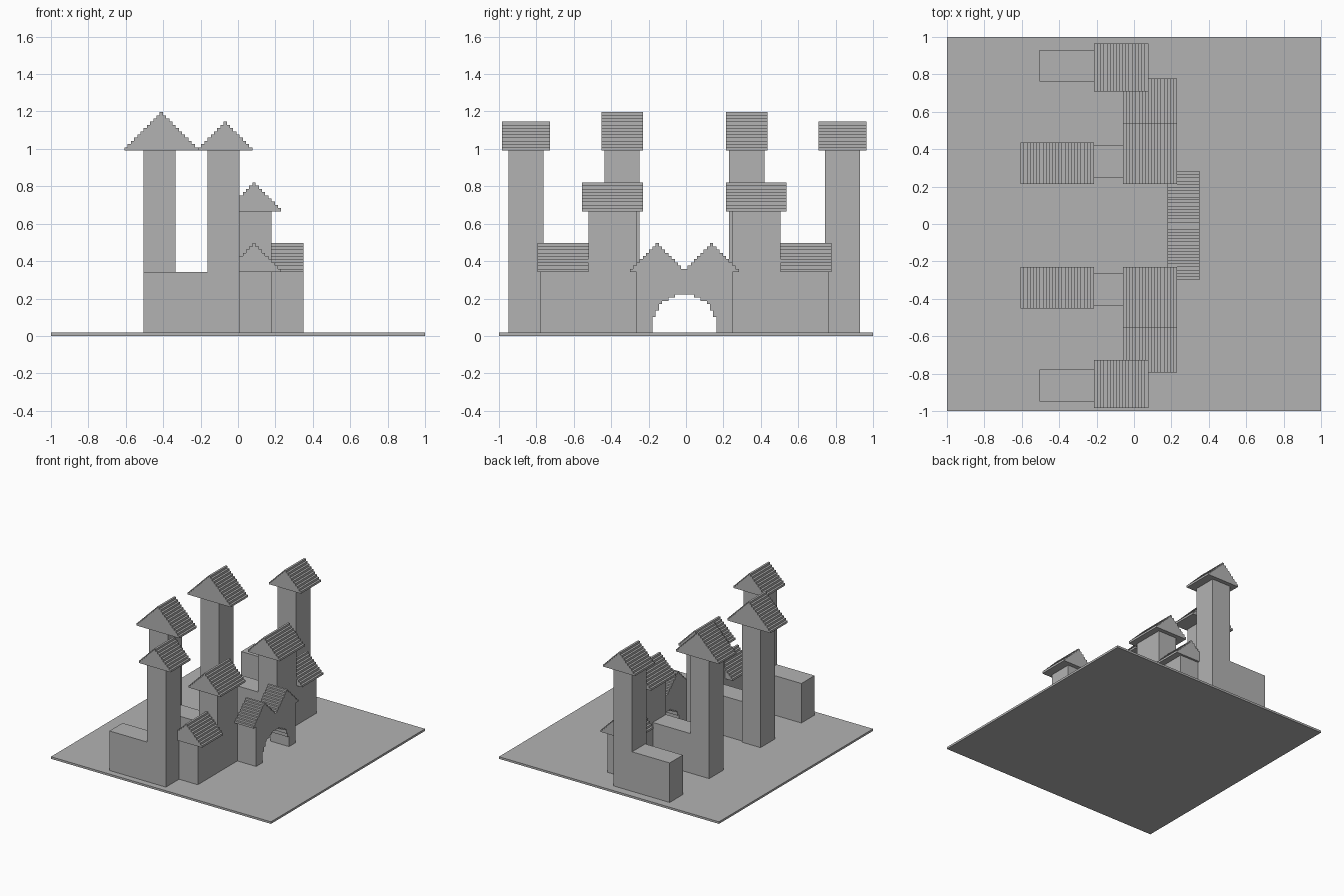
import bpy
import bmesh
import math

U = 2 / 117          # one building block
MID = -0.5           # the castle's mirror line along y, in blocks

old = bpy.data.objects.get("Cube")
if old:
    bpy.data.objects.remove(old, do_unlink=True)

stone = bpy.data.materials.new("grey stone")
stone.use_nodes = True
GREY = (0.45, 0.45, 0.45, 1)
stone.diffuse_color = GREY
stone.node_tree.nodes["Principled BSDF"].inputs["Base Color"].default_value = GREY


def extrude(name, profile, axis, start, end):
    """Extrude a (horizontal, z) outline along x or y; all sizes in blocks."""
    bm = bmesh.new()
    place = (lambda h, z, d: (d, h, z)) if axis == "x" else (lambda h, z, d: (h, d, z))
    verts = [bm.verts.new([c * U for c in place(h, z, start)]) for h, z in profile]
    face = bm.faces.new(verts)
    moved = bmesh.ops.extrude_face_region(bm, geom=[face])["geom"]
    shift = [c * U for c in place(0, 0, end - start)]
    bmesh.ops.translate(bm, vec=shift,
                        verts=[g for g in moved if isinstance(g, bmesh.types.BMVert)])
    bmesh.ops.recalc_face_normals(bm, faces=bm.faces)
    mesh = bpy.data.meshes.new(name)
    bm.to_mesh(mesh)
    bm.free()
    mesh.materials.append(stone)
    obj = bpy.data.objects.new(name, mesh)
    bpy.context.collection.objects.link(obj)
    return obj


def box(name, x0, x1, y0, y1, z0, z1):
    return extrude(name, [(x0, z0), (x1, z0), (x1, z1), (x0, z1)], "y", y0, y1)


def stepped_roof(name, axis, centre, width, base, start, end):
    """Solid gable whose slopes rise one block per step."""
    right = []
    for i in range((width + 1) // 2):
        half = width / 2 - i
        right += [(half, base + i), (half, base + i + 1)]
    left = [(-h, z) for h, z in reversed(right)]
    return extrude(name, [(centre + h, z) for h, z in right + left], axis, start, end)


# ground slab
box("ground_slab", -58.5, 58.5, -58.5, 58.5, 0, 1)

# both wings of the castle
for label, s in (("left", 1), ("right", -1)):
    def side(a, b):
        return sorted((MID + s * a, MID + s * b))

    # outer tower with its rear wall
    box(f"outer_tower_{label}", -9.5, 0.5, *side(44, 55), 1, 58)
    stepped_roof(f"outer_tower_roof_{label}", "y", -4, 17, 58, *side(42, 57))
    box(f"outer_wall_{label}", -29.5, -9.5, *side(45, 55), 1, 20)

    # rear tower and the wall joining it to the keep
    box(f"rear_tower_{label}", -29.5, -19.5, *side(14, 25), 1, 58)
    stepped_roof(f"rear_tower_roof_{label}", "y", -24, 23, 58, *side(13, 26))
    box(f"inner_wall_{label}", -19.5, 0.5, *side(15, 25), 1, 20)

    # keep beside the gate
    box(f"keep_{label}", 0.5, 10.5, *side(15, 30), 1, 39)
    stepped_roof(f"keep_roof_{label}", "y", 5, 17, 39, *side(13, 32))

    # low hall between keep and outer tower
    box(f"hall_{label}", 0.5, 10.5, *side(30, 45), 1, 20)
    stepped_roof(f"hall_roof_{label}", "y", 5, 17, 20, *side(30, 46))

    # one of the twin gate gables
    stepped_roof(f"gate_roof_{label}", "x", MID + s * 8.5, 17, 20, 10.5, 20.5)

# gate wall with a stepped round arch
arch = []
for z in range(1, 13):
    rise = max(z + 0.5 - 3, 0)
    half = round(math.sqrt(100 - rise * rise))
    arch += [(half, z), (half, z + 1)]
outline = [(15, 1), (15, 20), (-15, 20), (-15, 1)]
outline += [(-h, z) for h, z in arch] + arch[::-1]
# drop repeated points on straight runs
clean = [p for i, p in enumerate(outline) if p != outline[i - 1]]
extrude("gate_wall", [(MID + h, z) for h, z in clean], "x", 10.5, 20.5)
